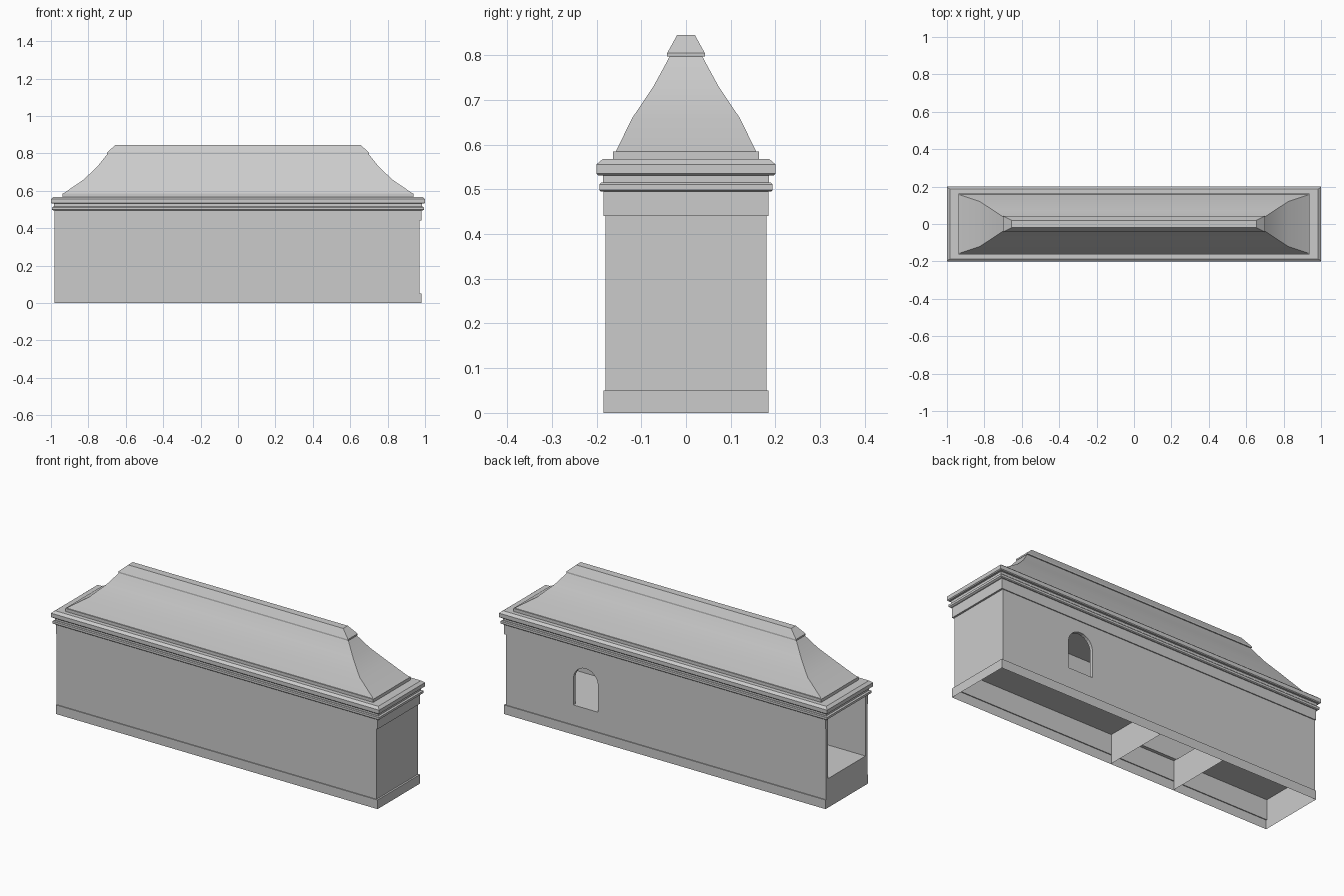
import bpy, bmesh, math
from mathutils import Vector

cube = bpy.data.objects.get("Cube")
if cube:
    bpy.data.objects.remove(cube, do_unlink=True)

stone = bpy.data.materials.new("grey_stone")
stone.use_nodes = True
GREY = (0.6, 0.6, 0.6, 1)
stone.diffuse_color = GREY
stone.node_tree.nodes["Principled BSDF"].inputs["Base Color"].default_value = GREY


def finish(name, bm, solid=True):
    """Turn a bmesh into a named stone object."""
    if solid:
        bmesh.ops.recalc_face_normals(bm, faces=bm.faces)
    mesh = bpy.data.meshes.new(name)
    bm.to_mesh(mesh)
    bm.free()
    mesh.materials.append(stone)
    ob = bpy.data.objects.new(name, mesh)
    bpy.context.collection.objects.link(ob)
    return ob


def box(name, lo, hi):
    lo, hi = Vector(lo), Vector(hi)
    bm = bmesh.new()
    bmesh.ops.create_cube(bm, size=1)
    for v in bm.verts:
        v.co = [(lo[i] + hi[i]) / 2 + v.co[i] * (hi[i] - lo[i]) for i in range(3)]
    return finish(name, bm)


def loft(name, rings, caps=True):
    """Skin rectangular rings given as (x_min, x_max, half_depth, z)."""
    bm = bmesh.new()
    loops = [[bm.verts.new(p) for p in ((a, -y, z), (b, -y, z), (b, y, z), (a, y, z))]
             for a, b, y, z in rings]
    for low, high in zip(loops, loops[1:]):
        for i in range(4):
            j = (i + 1) % 4
            bm.faces.new((low[i], low[j], high[j], high[i]))
    if caps:
        bm.faces.new(loops[0][::-1])
        bm.faces.new(loops[-1])
    return finish(name, bm, caps)


def sheet(name, corners):
    bm = bmesh.new()
    bm.faces.new([bm.verts.new(c) for c in corners])
    return finish(name, bm, False)


END, WALL, INNER = 0.98, 0.18, 0.162
FLOOR, CEILING, BAND = 0.16, 0.495, 0.44
RIGHT = 0.97

# Hollow plinth below the floor
loft("plinth", [(-END, END, 0.185, 0), (-END, END, 0.185, 0.05),
                (-END, RIGHT, WALL, 0.05), (-END, RIGHT, WALL, FLOOR)], caps=False)

# Floor in two sections with an open shaft between them
SHAFT = (-0.40, -0.01)
for name, a, b in (("floor_long", SHAFT[1], RIGHT), ("floor_short", -END, SHAFT[0])):
    sheet(name, [(a, -WALL, FLOOR), (b, -WALL, FLOOR), (b, WALL, FLOOR), (a, WALL, FLOOR)])
for x in SHAFT:
    sheet("shaft_partition", [(x, -WALL, 0), (x, WALL, 0), (x, WALL, FLOOR), (x, -WALL, FLOOR)])

# Room walls, open at one end
box("front_wall", (-END, -WALL, FLOOR), (RIGHT, -INNER, CEILING))
back_wall = box("back_wall", (-END, INNER, FLOOR), (RIGHT, WALL, CEILING))
box("end_wall", (RIGHT - 0.018, -INNER, FLOOR), (RIGHT, INNER, CEILING))

# Raised band around the top of the walls
box("front_band", (-END, -0.185, BAND), (END, -WALL, CEILING))
box("back_band", (-END, WALL, BAND), (END, 0.185, CEILING))
box("end_band", (RIGHT, -WALL, BAND), (END, WALL, CEILING))

# Arched opening in the back wall
ARCH_X, RADIUS, SPRING = 0.485, 0.075, 0.305
outline = [(ARCH_X - RADIUS, FLOOR - 0.01), (ARCH_X + RADIUS, FLOOR - 0.01)]
outline += [(ARCH_X + RADIUS * math.cos(math.pi * i / 12),
             SPRING + RADIUS * math.sin(math.pi * i / 12)) for i in range(13)]
bm = bmesh.new()
face = bm.faces.new([bm.verts.new((x, 0.1, z)) for x, z in outline])
grown = bmesh.ops.extrude_face_region(bm, geom=[face])["geom"]
bmesh.ops.translate(bm, vec=(0, 0.2, 0),
                    verts=[g for g in grown if isinstance(g, bmesh.types.BMVert)])
cutter = finish("arch_cutter", bm)
cutter.hide_render = True
cutter.hide_set(True)
cutter.display_type = 'WIRE'
cut = back_wall.modifiers.new("arch", 'BOOLEAN')
cut.operation = 'DIFFERENCE'
cut.solver = 'EXACT'
cut.object = cutter


# Stacked mouldings and roof, all symmetrical in plan
def stack(name, steps):
    return loft(name, [(-x, x, y, z) for x, y, z in steps])


stack("lower_moulding", [(0.988, 0.19, 0.495), (0.994, 0.194, 0.499),
                         (0.994, 0.194, 0.511), (0.988, 0.19, 0.515)])
stack("moulding_neck", [(0.985, 0.186, 0.515), (0.985, 0.186, 0.531)])
stack("cornice", [(0.995, 0.196, 0.531), (1.0, 0.2, 0.535),
                  (1.0, 0.2, 0.556), (0.985, 0.186, 0.568)])
stack("roof_base", [(0.938, 0.163, 0.566), (0.938, 0.163, 0.585)])
roof = stack("roof", [(0.935, 0.157, 0.585), (0.825, 0.12, 0.66),
                      (0.752, 0.073, 0.73), (0.697, 0.036, 0.798)])
stack("ridge_cap", [(0.70, 0.042, 0.797), (0.70, 0.042, 0.805), (0.655, 0.02, 0.845)])

bpy.ops.object.select_all(action='DESELECT')
roof.select_set(True)
bpy.context.view_layer.objects.active = roof
bpy.ops.object.shade_smooth_by_angle(angle=math.radians(30))
